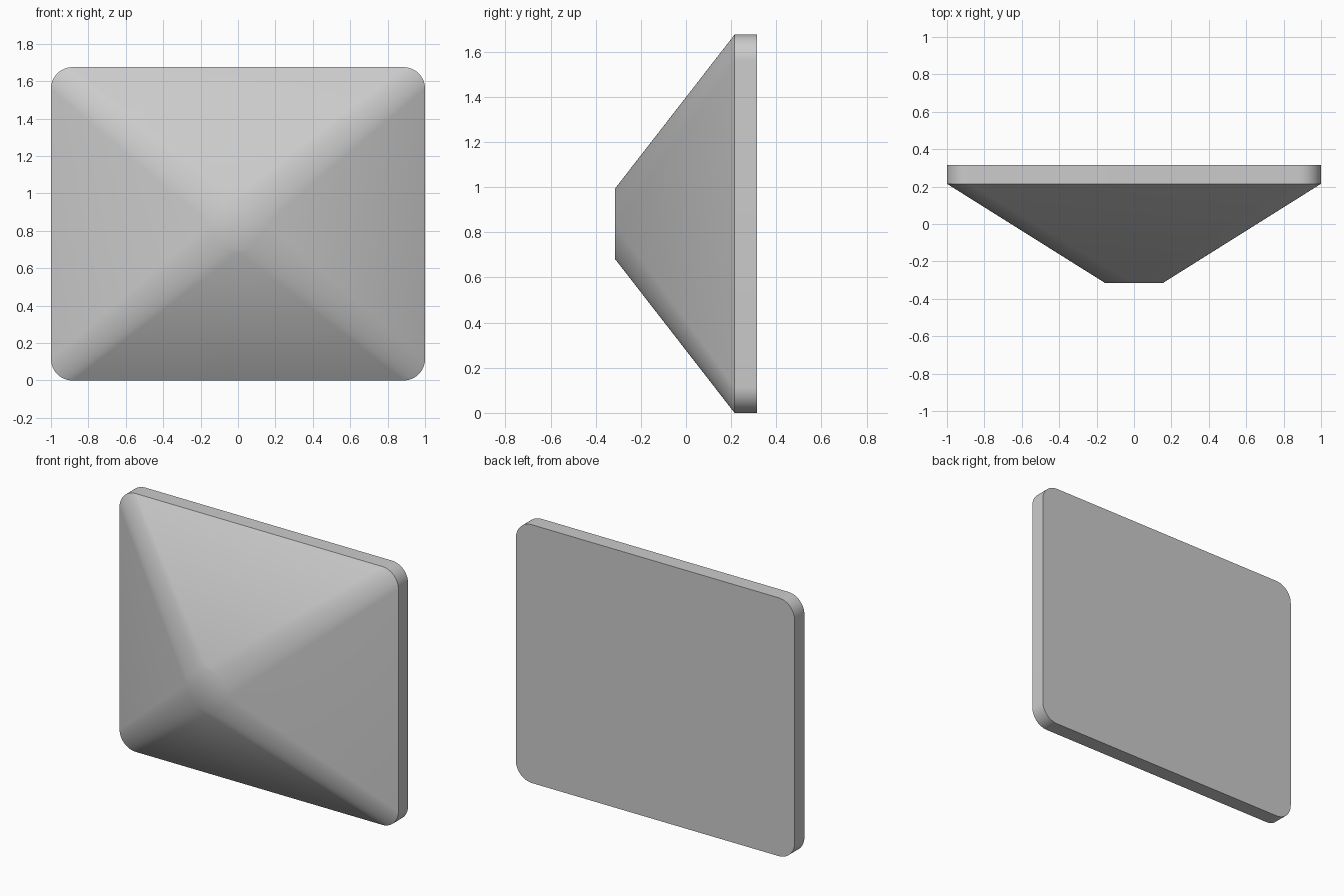
import bpy, bmesh
from math import sin, cos, pi, radians

if "Cube" in bpy.data.objects:
    bpy.data.objects.remove(bpy.data.objects["Cube"])

WIDTH, HEIGHT, CORNER = 2.0, 1.675, 0.115
BACK, SEAM, FRONT = 0.315, 0.215, -0.315
TIP_RADIUS, STEPS = 0.155, 12
MID = HEIGHT / 2

grey = bpy.data.materials.new("plain grey")
grey.use_nodes = True
colour = (0.6, 0.6, 0.6, 1)
grey.diffuse_color = colour
grey.node_tree.nodes["Principled BSDF"].inputs["Base Color"].default_value = colour

bm = bmesh.new()


def rounded_ring(y):
    """Rounded rectangle outline, one arc per corner."""
    ring = []
    for k, (sx, sz) in enumerate([(1, 1), (-1, 1), (-1, -1), (1, -1)]):
        cx, cz = sx * (WIDTH / 2 - CORNER), sz * (MID - CORNER)
        for i in range(STEPS + 1):
            a = (k + i / STEPS) * pi / 2
            ring.append(bm.verts.new((cx + CORNER * cos(a), y, MID + cz + CORNER * sin(a))))
    return ring


# Flat slab at the back
back, seam = rounded_ring(BACK), rounded_ring(SEAM)
count = len(back)
bm.faces.new(back)
for i in range(count):
    j = (i + 1) % count
    bm.faces.new((back[i], back[j], seam[j], seam[i]))

# Round flat tip at the front
turns = 4 * STEPS
tip = [bm.verts.new((TIP_RADIUS * cos(2 * pi * i / turns), FRONT,
                     MID + TIP_RADIUS * sin(2 * pi * i / turns))) for i in range(turns)]
bm.faces.new(tip)

# Flat triangles on the sides, conical strips at the corners
for k in range(4):
    first = k * (STEPS + 1)
    for i in range(STEPS):
        t = k * STEPS + i
        bm.faces.new((seam[first + i], seam[first + i + 1], tip[(t + 1) % turns], tip[t]))
    end = first + STEPS
    bm.faces.new((seam[end], seam[(end + 1) % count], tip[(k + 1) * STEPS % turns]))

bmesh.ops.recalc_face_normals(bm, faces=bm.faces[:])
mesh = bpy.data.meshes.new("tapered_block")
bm.to_mesh(mesh)
bm.free()
mesh.materials.append(grey)
block = bpy.data.objects.new("tapered_block", mesh)
bpy.context.collection.objects.link(block)

# Smooth shading with a crisp rim
bpy.context.view_layer.objects.active = block
block.select_set(True)
bpy.ops.object.shade_smooth_by_angle(angle=radians(45))
